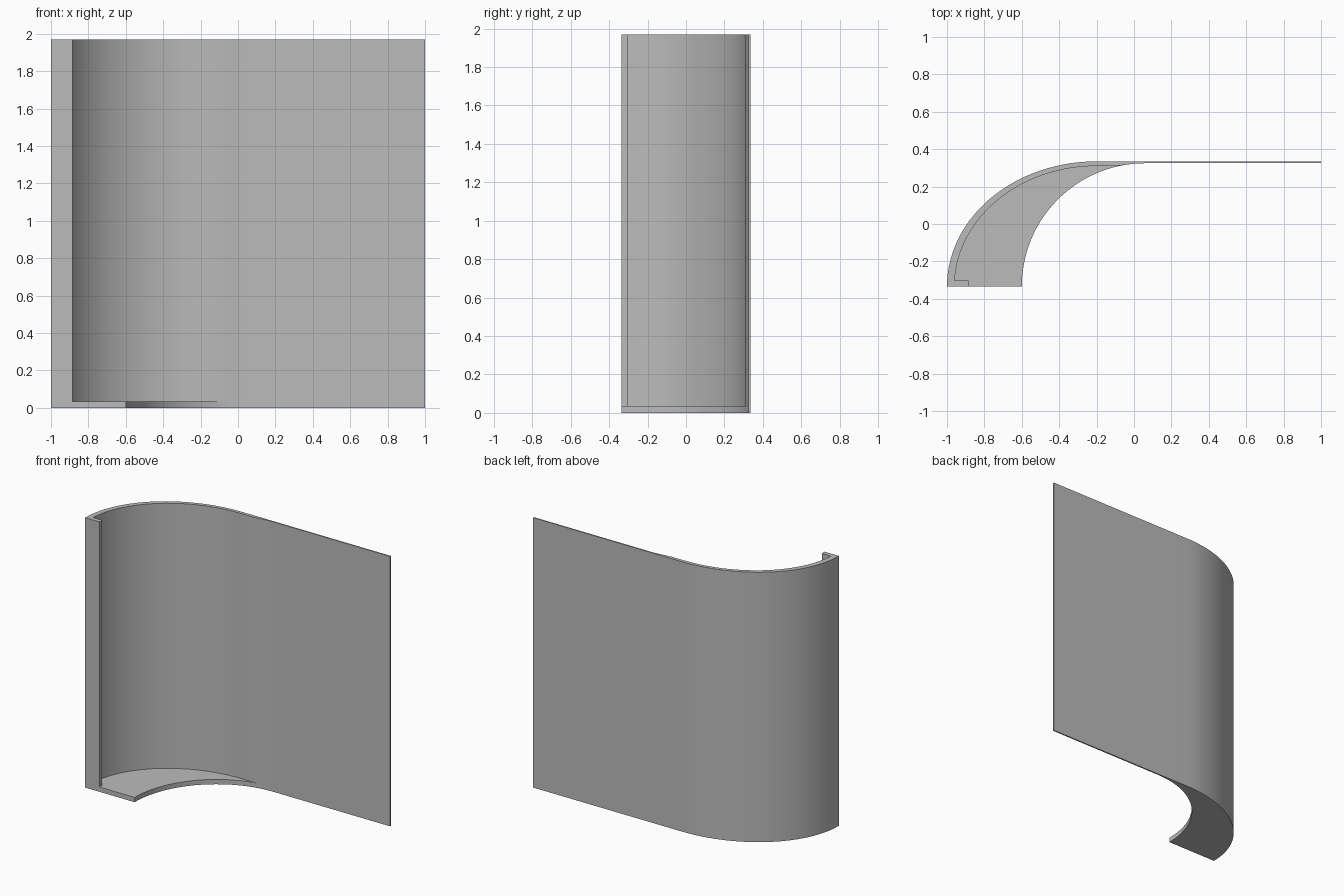
import bpy, bmesh
from math import cos, sin, pi, asin

cube = bpy.data.objects.get("Cube")
if cube:
    bpy.data.objects.remove(cube, do_unlink=True)

grey = bpy.data.materials.new("plain grey")
grey.use_nodes = True
colour = (0.5, 0.5, 0.5, 1)
grey.diffuse_color = colour
grey.node_tree.nodes["Principled BSDF"].inputs["Base Color"].default_value = colour

FRONT, BACK = -0.335, 0.335
HEIGHT, SHELF = 1.97, 0.035
PANEL_FACE = 0.325          # front face of the thin straight panel


def arc(cx, cy, rx, ry, start, end, steps=28):
    """Points along an elliptical arc."""
    return [(cx + rx * cos(start + (end - start) * i / steps),
             cy + ry * sin(start + (end - start) * i / steps))
            for i in range(steps + 1)]


def extrude_profile(name, points, bottom, top):
    """Upright solid from a plan outline."""
    bm = bmesh.new()
    face = bm.faces.new([bm.verts.new((x, y, bottom)) for x, y in points])
    grown = bmesh.ops.extrude_face_region(bm, geom=[face])["geom"]
    bmesh.ops.translate(bm, vec=(0, 0, top - bottom),
                        verts=[g for g in grown if isinstance(g, bmesh.types.BMVert)])
    bmesh.ops.recalc_face_normals(bm, faces=bm.faces)
    mesh = bpy.data.meshes.new(name)
    bm.to_mesh(mesh)
    bm.free()
    mesh.materials.append(grey)
    obj = bpy.data.objects.new(name, mesh)
    bpy.context.collection.objects.link(obj)
    bpy.ops.object.select_all(action="DESELECT")
    obj.select_set(True)
    bpy.context.view_layer.objects.active = obj
    bpy.ops.object.shade_smooth_by_angle(angle=pi / 6)
    return obj


# Shared curves: outer skin, inner skin and the hollow front edge of the shelf
outer = arc(-0.2, FRONT, 0.8, BACK - FRONT, pi, pi / 2)
inner = arc(-0.2, FRONT, 0.76, 0.645, pi - asin(0.033 / 0.645), pi / 2)
radius = PANEL_FACE - FRONT
hollow = arc(0.06, FRONT, radius, radius, pi, pi / 2)
blend = [p for p in hollow if p[0] > -0.08]

# Curved wall with its inward lip, tapering into the straight panel
wall = outer + [(1, BACK), (1, PANEL_FACE)] + blend[::-1] + [(-0.1, 0.31)] + inner[::-1]
wall += [(-0.885, -0.302), (-0.885, FRONT)]
extrude_profile("curved_wall_and_panel", wall, 0, HEIGHT)

# Crescent floor shelf, kept just inside the wall's outer skin
shelf_back = arc(-0.2, FRONT, 0.79, 0.66, pi, pi / 2)
shelf = shelf_back + [(0.05, PANEL_FACE)] + hollow[-2::-1]
extrude_profile("floor_shelf", shelf, 0, SHELF)
